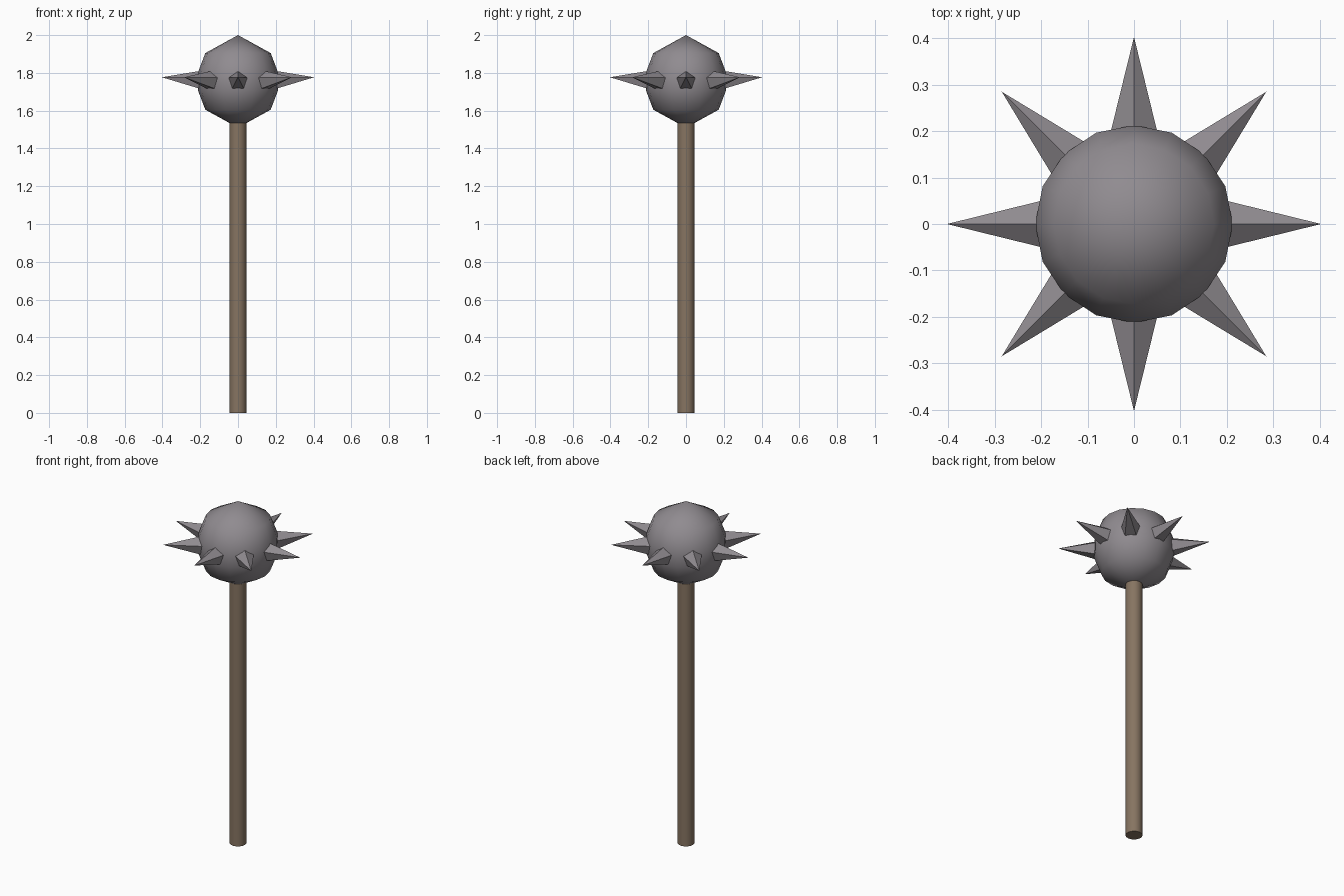
import bpy, bmesh, math

cube = bpy.data.objects.get("Cube")
if cube:
    bpy.data.objects.remove(cube, do_unlink=True)


def material(name, rgb):
    mat = bpy.data.materials.new(name)
    mat.use_nodes = True
    mat.diffuse_color = (*rgb, 1)
    bsdf = next(n for n in mat.node_tree.nodes if n.type == "BSDF_PRINCIPLED")
    bsdf.inputs["Base Color"].default_value = (*rgb, 1)
    bsdf.inputs["Roughness"].default_value = 0.7
    return mat


def lathe_mesh(name, profile, sides, mat, shape=None):
    """Turn (radius, height) points around z; shape optionally remaps each vertex."""
    bm = bmesh.new()
    rings = []
    for r, z in profile:
        angles = [math.tau * i / sides for i in range(sides)]
        rings.append([bm.verts.new((r * math.cos(a), r * math.sin(a), z)) for a in angles])
    for low, high in zip(rings, rings[1:]):
        for i in range(sides):
            j = (i + 1) % sides
            bm.faces.new((low[i], low[j], high[j], high[i]))
    bmesh.ops.remove_doubles(bm, verts=bm.verts, dist=0.0001)
    if shape:
        for v in bm.verts:
            v.co = shape(v.co)
    bmesh.ops.recalc_face_normals(bm, faces=bm.faces)
    mesh = bpy.data.meshes.new(name)
    bm.to_mesh(mesh)
    bm.free()
    mesh.materials.append(mat)
    return mesh


def add(name, mesh):
    obj = bpy.data.objects.new(name, mesh)
    bpy.context.collection.objects.link(obj)
    return obj


def smooth(obj, degrees):
    bpy.ops.object.select_all(action="DESELECT")
    obj.select_set(True)
    bpy.context.view_layer.objects.active = obj
    bpy.ops.object.shade_smooth_by_angle(angle=math.radians(degrees))


steel = material("dull steel", (0.28, 0.26, 0.28))
wood = material("brown wood", (0.24, 0.175, 0.12))

# Round wooden shaft
shaft_profile = [(0, 0), (0.045, 0), (0.045, 1.56), (0, 1.56)]
smooth(add("shaft", lathe_mesh("shaft", shaft_profile, 16, wood)), 40)

# Faceted ball with pointed poles
ball_profile = [(0, 1.51), (0.173, 1.605), (0.213, 1.71),
                (0.213, 1.80), (0.173, 1.905), (0, 2)]
smooth(add("ball_head", lathe_mesh("ball_head", ball_profile, 16, steel)), 60)

# Five-sided spikes, slightly upturned, ringed around the ball
ROOT, TIP, HEIGHT, RISE = 0.19, 0.403, 1.757, 0.02


def point_outward(co):
    lift = RISE * (co.z - ROOT) / (TIP - ROOT)
    return (co.z, co.y, HEIGHT + co.x + lift)


spike_profile = [(0, ROOT), (0.055, ROOT), (0, TIP)]
spike_mesh = lathe_mesh("spike", spike_profile, 5, steel, point_outward)
for k in range(8):
    add(f"spike_{k + 1}", spike_mesh).rotation_euler.z = math.tau * k / 8
